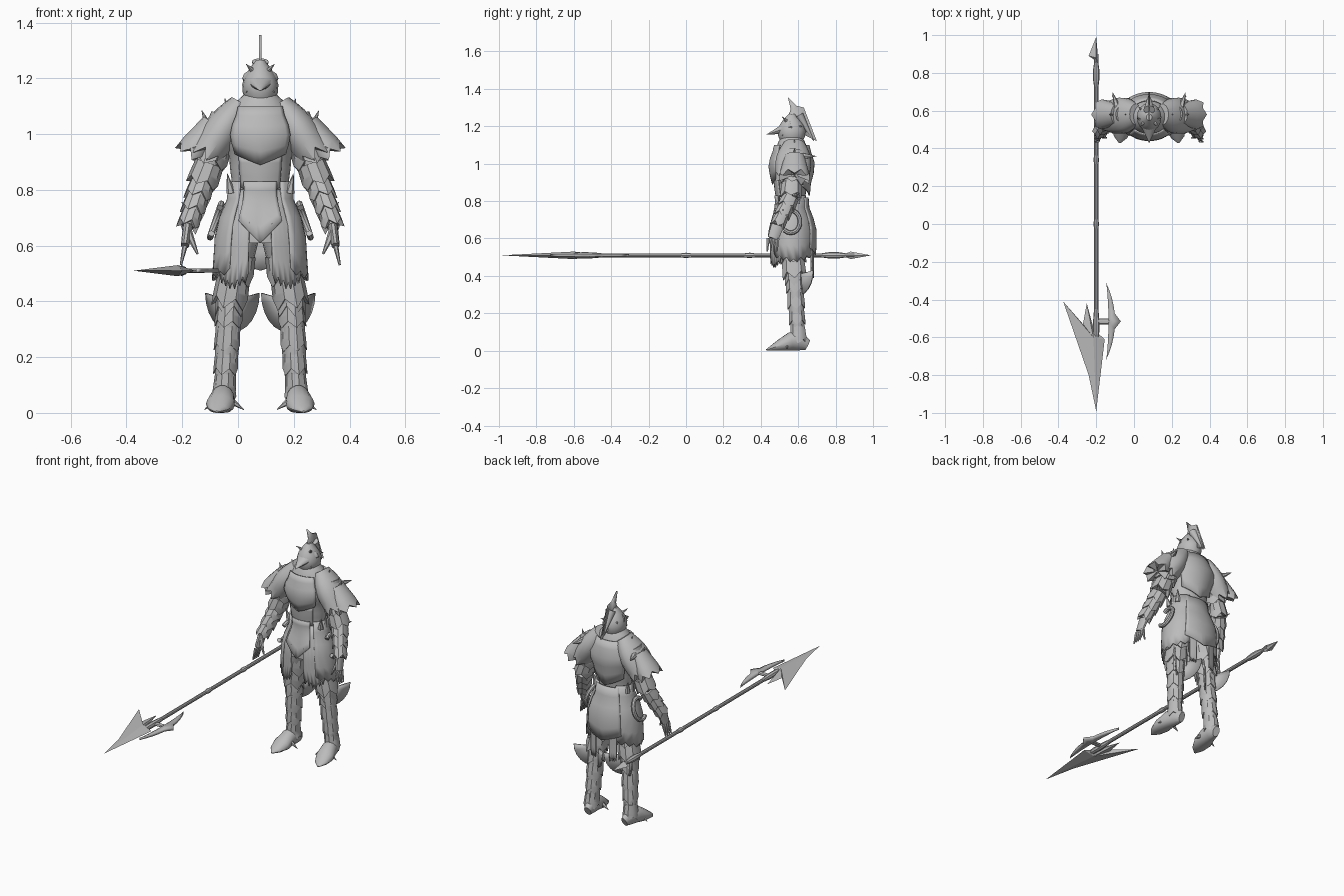
import bpy
import bmesh
import math
from mathutils import Vector

cube = bpy.data.objects.get("Cube")
if cube:
    bpy.data.objects.remove(cube)

steel = bpy.data.materials.new("plain_grey_steel")
steel.use_nodes = True
GREY = (0.5, 0.5, 0.5, 1)
steel.diffuse_color = GREY
steel.node_tree.nodes["Principled BSDF"].inputs["Base Color"].default_value = GREY

# Origins, directions and joints of the figure's left side
MIDDLE = Vector((.08, 0, 0))
SPEAR = Vector((-.2, 0, .51))
OUT, BACK, UP = Vector((1, 0, 0)), Vector((0, 1, 0)), Vector((0, 0, 1))
SPINE = .565 * BACK
NECK = SPINE + 1.1 * UP
SHOULDER, ELBOW, WRIST = Vector((.12, .58, 1.06)), Vector((.21, .56, .82)), Vector((.26, .49, .67))
HIP, KNEE, ANKLE = Vector((.07, .56, .64)), Vector((.11, .58, .4)), Vector((.13, .6, .06))

# Height, half width and half depth of the body
SHAPE = [(.5, .16, .11), (.65, .15, .115), (.8, .1, .07), (.9, .11, .085),
         (1, .14, .11), (1.1, .1, .08), (1.15, .05, .05)]


def body(z):
    for low, high in zip(SHAPE, SHAPE[1:]):
        if z <= high[0]:
            break
    t = min(max((z - low[0]) / (high[0] - low[0]), 0), 1)
    t = t * t * (3 - 2 * t)
    return [a + (b - a) * t for a, b in zip(low[1:], high[1:])]


def finish(name, bm, origin, thick=0, angle=35):
    """Store the mesh, shade it, and mirror any part that lies off the middle."""
    bmesh.ops.recalc_face_normals(bm, faces=bm.faces)
    sideways = sum(v.co.x for v in bm.verts) / len(bm.verts) > .01
    mesh = bpy.data.meshes.new(name)
    bm.to_mesh(mesh)
    bm.free()
    mesh.materials.append(steel)
    ob = bpy.data.objects.new(name, mesh)
    ob.location = origin
    bpy.context.collection.objects.link(ob)
    for other in bpy.context.selected_objects:
        other.select_set(False)
    ob.select_set(True)
    bpy.context.view_layer.objects.active = ob
    bpy.ops.object.shade_smooth_by_angle(angle=math.radians(angle))
    if thick:
        solid = ob.modifiers.new("thickness", 'SOLIDIFY')
        solid.thickness = thick
        solid.offset = 0
    if sideways and origin == MIDDLE:
        mirror = ob.modifiers.new("mirror", 'MIRROR')
        mirror.use_mirror_merge = False


def tube(name, rings, jag=0, seg=14, origin=MIDDLE):
    """Rings of (centre, width, depth) along a path; jag makes a spiked last edge."""
    bm = bmesh.new()
    centres = [ring[0] for ring in rings]
    last = len(rings) - 1
    loops = []
    for k, (centre, width, depth) in enumerate(rings):
        along = (centres[min(k + 1, last)] - centres[max(k - 1, 0)]).normalized()
        across = BACK if abs(along.x) > .95 else OUT
        u = (across - along * along.dot(across)).normalized()
        v = along.cross(u)
        loop = []
        for i in range(seg):
            a = math.tau * i / seg
            p = centre + u * width * math.cos(a) + v * depth * math.sin(a)
            if k == last and i % 2 == 0:
                p += along * jag
            if origin == MIDDLE:
                p.z = max(p.z, 0)
            loop.append(bm.verts.new(p))
        loops.append(loop)
    for a, b in zip(loops, loops[1:]):
        for i in range(seg):
            bm.faces.new((a[i - 1], a[i], b[i], b[i - 1]))
    for loop, centre in ((loops[0], centres[0]), (loops[-1], centres[-1])):
        hub = bm.verts.new(centre)
        for i in range(seg):
            bm.faces.new((loop[i - 1], loop[i], hub))
    finish(name, bm, origin)


def taper(name, start, end, r_start, r_end, bulge=0, flat=1, jag=0, seg=14, origin=MIDDLE):
    """Tapered limb or plate between two points, swelling by bulge halfway."""
    rings = []
    steps = 6
    for k in range(steps + 1):
        t = k / steps
        r = r_start + (r_end - r_start) * t + bulge * math.sin(math.pi * t)
        rings.append((start.lerp(end, t), r, r * flat))
    tube(name, rings, jag, seg, origin)


def lames(name, start, end, count, r_start, r_end, jag=.025):
    """Row of overlapping jagged plates wrapped round a limb."""
    for k in range(count):
        a, b = start.lerp(end, k / count), start.lerp(end, (k + .8) / count)
        r = r_start + (r_end - r_start) * k / count
        taper(name, a, b, r, r + .004, flat=1.05, jag=jag, seg=10)


def spike(name, base, way, length=.06):
    taper(name, base, base + way.normalized() * length, length / 4, .001, seg=6)


def shell(name, top, bottom, start, end, drop=0, jag=0, gap=.01):
    """Curved plate that follows the body between two heights; angle zero is the front."""
    bm = bmesh.new()
    n, steps = 12, 5
    grid = []
    for k in range(steps + 1):
        f = k / steps
        z = top + (bottom - top) * f
        width, depth = body(z)
        line = []
        for i in range(n + 1):
            s = i / n
            a = math.radians(start + (end - start) * s)
            fall = f * f * (drop * (1 - abs(2 * s - 1)) + jag * (i % 2))
            line.append(bm.verts.new(SPINE + OUT * (width + gap) * math.sin(a)
                                     - BACK * (depth + gap) * math.cos(a) + UP * (z - fall)))
        grid.append(line)
    for a, b in zip(grid, grid[1:]):
        for i in range(n):
            bm.faces.new((a[i], a[i + 1], b[i + 1], b[i]))
    finish(name, bm, MIDDLE, .008)


def plate(name, outline, thick, origin=MIDDLE):
    bm = bmesh.new()
    bm.faces.new([bm.verts.new(p) for p in outline])
    bmesh.ops.triangulate(bm, faces=bm.faces)
    finish(name, bm, origin, thick)


def blade(name, outline, ridge, height=.02):
    """Flat blade, sharp at the rim and thick at the ridge point."""
    bm = bmesh.new()
    rim = [bm.verts.new((x, y, 0)) for x, y in outline]
    for z in (height, -height):
        hub = bm.verts.new((*ridge, z))
        for i in range(len(rim)):
            bm.faces.new((rim[i - 1], rim[i], hub))
    finish(name, bm, SPEAR, angle=20)


# Torso with breastplates, skirt plates and rear cloth
levels = [SHAPE[-1][0] - .03 * k for k in range(19)]
tube("torso", [(SPINE + UP * z, *body(z)) for z in levels], seg=24)
shell("breastplate", 1.1, .93, -45, 45, drop=.04)
shell("belly_plate", .92, .81, -40, 40, drop=.04, gap=.006)
shell("back_plate", 1.1, .88, 125, 235, drop=.05)
shell("side_tasset", .83, .52, 40, 150, drop=.03, jag=.02)
shell("front_tasset", .8, .5, 15, 60, drop=.03, jag=.03, gap=.005)
shell("front_cloth", .83, .69, -30, 30, drop=.08, gap=.015)
shell("rear_cloth", .82, .55, 140, 220, drop=.04, gap=.015)
shell("rear_tail", .6, .42, 150, 165, jag=.03)
taper("gorget", NECK + UP * .04, NECK - UP * .02, .05, .085, jag=.03)
for side in (OUT, OUT - BACK, OUT + BACK):
    spike("hip_spike", HIP + UP * .15 + side * .035, side * .2 + UP, .07)

# Hip loops
loop_centre = HIP + OUT * .09 + UP * .05
loop = []
for k in range(14):
    a = math.radians(20 * k - 130)
    loop.append((loop_centre + BACK * .05 * math.cos(a) + (UP * .06 - OUT * .02) * math.sin(a), .012, .012))
tube("hip_loop", loop, seg=8)

# Helmet, pointed visor and crest
taper("helmet", NECK - UP * .01, NECK + UP * .165, .035, .015, bulge=.04, flat=1.15, seg=16)
brow = NECK + UP * .1
taper("visor", brow, brow - BACK * .135 - UP * .045, .065, .001, flat=.6)
taper("crest_tail", brow + BACK * .04 + UP * .06, brow + BACK * .12 - UP * .08, .03, .002, flat=.8)
plate("crest", [(0, y, z) for y, z in ((.545, 1.355), (.59, 1.31), (.63, 1.3), (.64, 1.24), (.7, 1.12),
                                       (.62, 1.16), (.53, 1.22), (.56, 1.29))], .009)
for name, way in (("brow_spike", OUT + UP - BACK), ("cheek_spike", OUT - BACK - UP), ("temple_spike", OUT + BACK)):
    spike(name, brow + way * .025, way, .045)

# Arms with pauldrons and layered plates
taper("upper_arm", SHOULDER, ELBOW, .06, .038, bulge=.005)
taper("forearm", ELBOW, WRIST, .037, .022, bulge=.008)
inner, outer = SHOULDER - OUT * .05 + UP * .05, SHOULDER + OUT * .05 - UP * .02
taper("pauldron", inner, SHOULDER.lerp(ELBOW, .5) + OUT * .02, .04, .065, bulge=.015, flat=1.4, jag=.04)
taper("outer_pauldron", outer, outer + OUT * .07 - UP * .1, .04, .06, flat=1.35, jag=.03)
lames("arm_plate", SHOULDER.lerp(ELBOW, .4), ELBOW, 2, .058, .048)
lames("vambrace", ELBOW, WRIST, 3, .044, .032)
spike("collar_spike", inner + OUT * .04 - UP * .04, OUT * .3 + UP)
spike("rim_spike", outer + OUT * .01 - UP * .03, OUT * .4 + UP, .08)
spike("rear_shoulder_spike", outer + BACK * .04, OUT * .3 + BACK, .08)
spike("front_shoulder_spike", outer - BACK * .05 - UP * .06, OUT - BACK * .3 - UP * .4, .1)
spike("elbow_spike", ELBOW, OUT + BACK + UP * .5, .07)
spike("forearm_spike", ELBOW.lerp(WRIST, .6), OUT + UP * .6, .05)

# Hands
KNUCKLE = WRIST + OUT * .01 - BACK * .025 - UP * .07
taper("palm", WRIST, KNUCKLE, .018, .015, flat=2, seg=10)
for k in range(4):
    root = KNUCKLE + BACK * (.017 * k - .025)
    taper("finger", root, root + OUT * .015 - BACK * .005 - UP * .07, .01, .004, seg=6)
taper("thumb", WRIST - UP * .02 - BACK * .02, KNUCKLE - OUT * .045 - BACK * .01 - UP * .03, .016, .004, seg=6)

# Legs with layered plates
taper("thigh", HIP, KNEE, .068, .048, flat=1.15)
taper("shin", KNEE, ANKLE, .044, .032, bulge=.005)
lames("thigh_plate", HIP.lerp(KNEE, .3), KNEE, 2, .066, .053, .04)
lames("knee_guard", KNEE + UP * .04, KNEE - UP * .03, 1, .048, .05, .04)
lames("greave", KNEE, ANKLE, 4, .046, .034)

# Wings that sweep back on both sides of each knee
for side in (1, -1):
    wing = [KNEE]
    for k in range(7):
        a = math.radians(15 * k)
        sweep = math.sin(a)
        wing.append(KNEE + side * OUT * .095 * sweep - OUT * .01 + BACK * (.01 + .09 * sweep)
                    + UP * (.03 - .14 * math.cos(a)))
    plate("knee_wing", wing, .008)

# Armoured shoes
shoe = ((.05, .03, .02, .03), (.01, .05, .037, .05), (-.04, .05, .044, .05), (-.09, .03, .052, .035),
        (-.14, .014, .036, .016), (-.17, .004, .006, .004))
tube("shoe", [(Vector((ANKLE.x - y * .15, ANKLE.y + y, z)), w, d) for y, z, w, d in shoe])
taper("ankle_guard", ANKLE + UP * .07, ANKLE, .034, .044, flat=1.1, jag=.02, seg=10)
for way in (OUT, -OUT):
    spike("shoe_spike", ANKLE - BACK * .06 - UP * .02 + way * .03, way - UP * .7, .05)

# Spear shaft with collars
taper("spear_shaft", BACK * -.6, BACK * .9, .011, .011, seg=10, origin=SPEAR)
for y, length, swell in ((-.54, .1, .007), (0, .03, .004), (.34, .03, .004), (.79, .07, .008)):
    taper("spear_collar", BACK * (y - length), BACK * (y + length), .01, .01, bulge=swell, seg=8, origin=SPEAR)

# Spear blades and side crescent
blade("spear_blade", [(0, -.99), (-.04, -.8), (-.175, -.41), (-.07, -.53), (-.05, -.42), (-.015, -.55),
                      (.01, -.58), (.045, -.61)], (-.015, -.6))
blade("butt_blade", [(0, .99), (-.04, .89), (-.01, .87), (0, .83), (.01, .88)], (0, .88))
hook = BACK * -.515
spread = [k / 5 for k in range(-5, 6)]
outer_rim = [hook + OUT * (.1 - .05 * s * s + .03 * (s == 0)) + BACK * .21 * s for s in spread]
inner_rim = [hook + OUT * (.065 - .01 * s * s) + BACK * .19 * s for s in spread]
plate("spear_crescent", outer_rim + inner_rim[::-1], .014, SPEAR)
taper("crescent_arm", hook, hook + OUT * .08, .016, .016, flat=.5, seg=8, origin=SPEAR)
